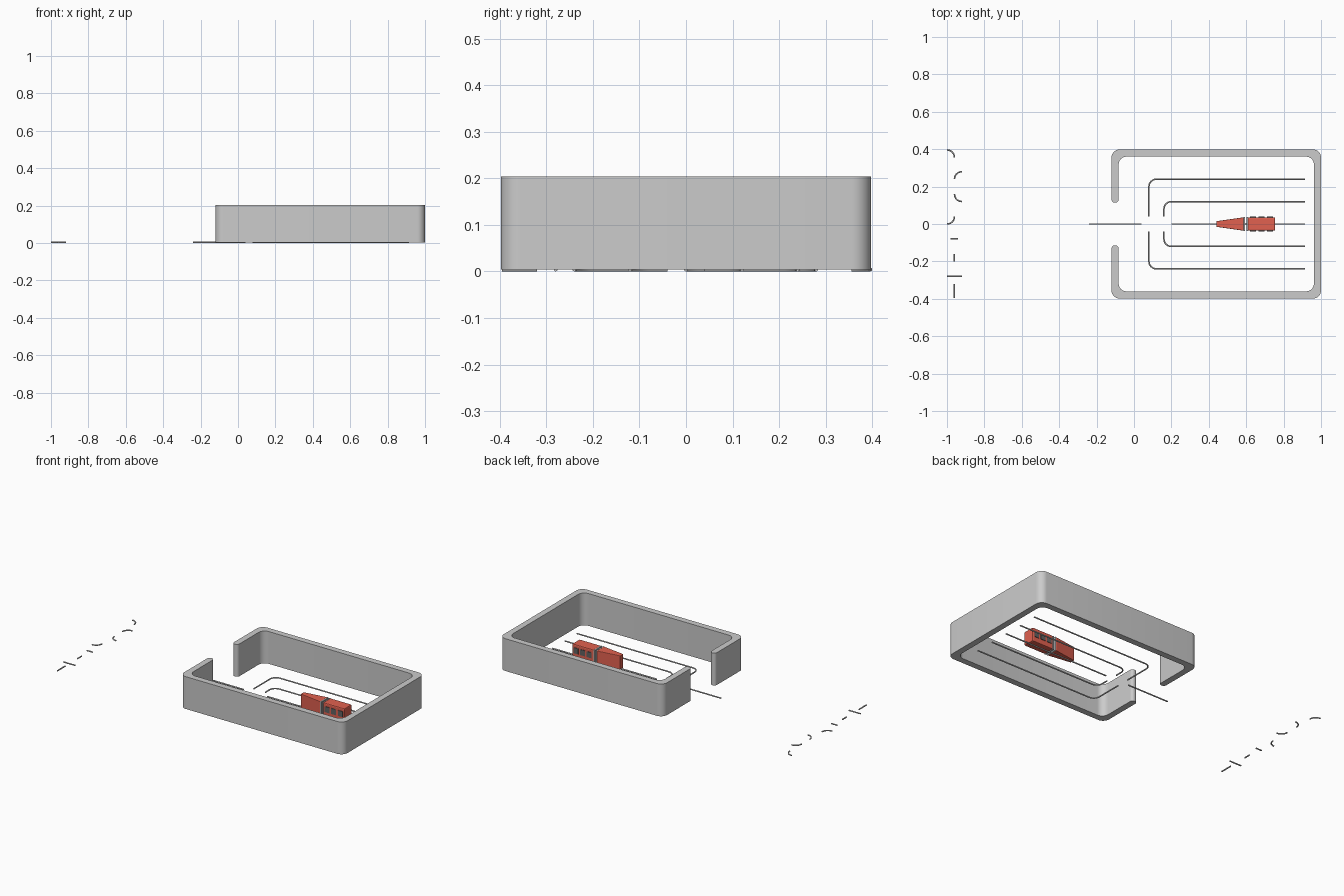
import bpy, bmesh
from math import pi, sin, cos
from mathutils import Vector

if "Cube" in bpy.data.objects:
    bpy.data.objects.remove(bpy.data.objects["Cube"])

R = 0.004      # rail radius; rails rest on the ground
Z0 = 0.004     # base level of wall and train


def material(name, color):
    m = bpy.data.materials.new(name)
    m.diffuse_color = color
    m.use_nodes = True
    m.node_tree.nodes["Principled BSDF"].inputs["Base Color"].default_value = m.diffuse_color
    return m


RED = material("red_paint", (0.75, 0.12, 0.08, 1))
DARK = material("dark_glass", (0.12, 0.12, 0.12, 1))


def fillet(pts, closed, steps=8):
    """Round right-angled or other corners; pts are (x, y, radius)."""
    out, n = [], len(pts)
    for i, (x, y, r) in enumerate(pts):
        p = Vector((x, y))
        if r == 0 or (not closed and i in (0, n - 1)):
            out.append(p)
            continue
        a = (Vector(pts[i - 1][:2]) - p).normalized()
        b = (Vector(pts[(i + 1) % n][:2]) - p).normalized()
        c = p + (a + b) * r
        for k in range(steps + 1):
            t = k / steps * pi / 2
            out.append(c - b * r * cos(t) - a * r * sin(t))
    return out


def finish(ob, mat=None, smooth=True):
    bpy.context.collection.objects.link(ob)
    if mat:
        ob.data.materials.append(mat)
    if smooth:
        bpy.ops.object.select_all(action='DESELECT')
        ob.select_set(True)
        bpy.context.view_layer.objects.active = ob
        bpy.ops.object.shade_smooth_by_angle()
    return ob


def prism(name, outline, z0, z1, mat=None, bevel=0, smooth=True):
    bm = bmesh.new()
    face = bm.faces.new([bm.verts.new((p[0], p[1], z0)) for p in outline])
    top = bmesh.ops.extrude_face_region(bm, geom=[face])["geom"]
    verts = [g for g in top if isinstance(g, bmesh.types.BMVert)]
    bmesh.ops.translate(bm, verts=verts, vec=(0, 0, z1 - z0))
    bmesh.ops.recalc_face_normals(bm, faces=bm.faces)
    me = bpy.data.meshes.new(name)
    bm.to_mesh(me)
    bm.free()
    ob = finish(bpy.data.objects.new(name, me), mat, smooth)
    if bevel:
        mod = ob.modifiers.new("bevel", 'BEVEL')
        mod.width = bevel
        mod.segments = 2
    return ob


def box(name, x0, x1, y0, y1, z0, z1, mat=None, bevel=0):
    return prism(name, [(x0, y0), (x1, y0), (x1, y1), (x0, y1)],
                 z0, z1, mat, bevel, False)


def rail(name, pts):
    cu = bpy.data.curves.new(name, 'CURVE')
    cu.dimensions = '3D'
    cu.bevel_depth = R
    cu.bevel_resolution = 2
    cu.use_fill_caps = True
    path = fillet(pts, False)
    sp = cu.splines.new('POLY')
    sp.points.add(len(path) - 1)
    for p, q in zip(sp.points, path):
        p.co = (q.x, q.y, R, 1)
    bpy.context.collection.objects.link(bpy.data.objects.new(name, cu))


# Yard wall: rounded enclosure with a gateway on the left
T, G, E = 0.038, 0.114, 0.017
half = [(-0.12 + T, G, E), (-0.12 + T, 0.398 - T, 0.042), (1 - T, 0.398 - T, 0.042)]
outer = [(1, 0.398, 0.042), (-0.12, 0.398, 0.042), (-0.12, G, E)]
mirror = lambda pts: [(x, -y, r) for x, y, r in reversed(pts)]
wall = half + mirror(half) + mirror(outer) + outer
# order: upper inner, lower inner, lower gate, lower outer, upper outer
wall = half + mirror(half) + mirror(outer)[:1] + mirror(outer)[1:] + outer
prism("yard_wall", fillet(wall, True), Z0, 0.204)

# Yard rails
rail("entry_rail", [(-0.24, 0, 0), (0.04, 0, 0)])
rail("middle_rail", [(0.2, 0, 0), (0.915, 0, 0)])
for s, side in ((1, "back"), (-1, "front")):
    for x, y, tag in ((0.08, 0.24, "outer"), (0.16, 0.12, "inner")):
        rail(f"{side}_{tag}_rail", [(x, s * 0.04, 0), (x, s * y, 0.04), (0.915, s * y, 0)])

# Spare straight rails
for i, (a, b) in enumerate([((-0.96, -0.396), (-0.96, -0.32)), ((-1, -0.28), (-0.92, -0.28)),
                            ((-0.96, -0.20), (-0.96, -0.16)), ((-0.98, -0.08), (-0.94, -0.08))]):
    rail(f"spare_straight_{i + 1}", [(*a, 0), (*b, 0)])

# Spare curved rails
for i, (x, y0, y1) in enumerate([(-1, 0, 0.04), (-0.92, 0.12, 0.16),
                                 (-0.92, 0.28, 0.24), (-1, 0.396, 0.356)]):
    rail(f"spare_curve_{i + 1}", [(x, y0, 0), (-0.96, y0, 0.0399), (-0.96, y1, 0)])

# Tapered engine with grey rear frame
top = 0.09
prism("engine_body", [(0.44, -0.015), (0.587, -0.036), (0.587, 0.036), (0.44, 0.015)],
      Z0, top, RED, 0.003, False)
box("engine_rear_frame", 0.586, 0.594, -0.037, 0.037, Z0, top, None, 0.002)

# Carriage with grey end frame and three windows on each side
box("carriage_body", 0.608, 0.755, -0.036, 0.036, Z0, top, RED, 0.006)
box("carriage_end_frame", 0.601, 0.609, -0.037, 0.037, Z0, top, None, 0.002)
box("coupling", 0.59, 0.605, -0.006, 0.006, 0.015, 0.03)
for i in range(3):
    x = 0.637 + i * 0.045
    for s, side in ((1, "back"), (-1, "front")):
        ys = sorted((s * 0.03, s * 0.039))
        box(f"{side}_window_{i + 1}", x - 0.016, x + 0.016, *ys, 0.035, 0.07, DARK)
